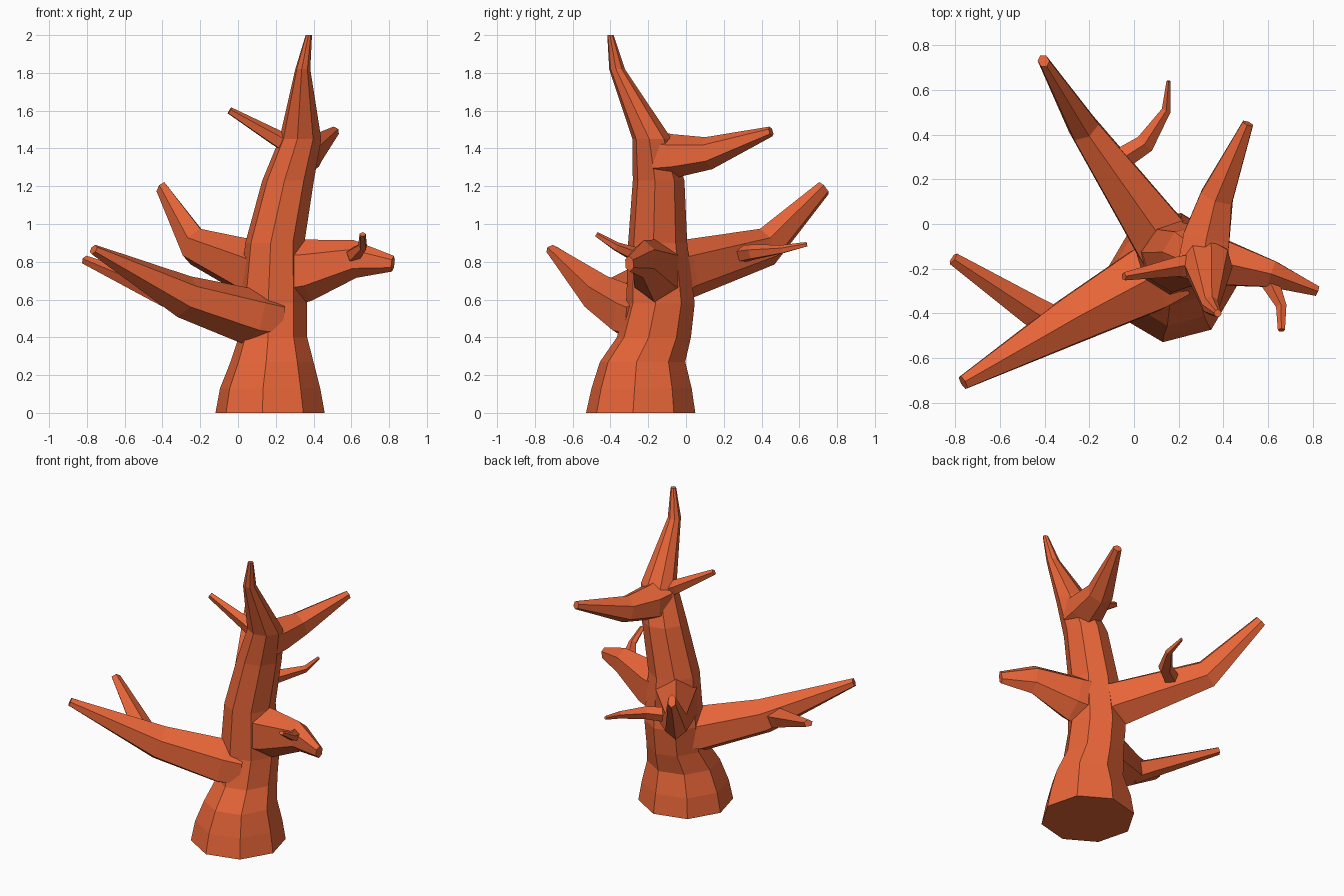
import bpy, bmesh
from math import sin, cos, pi, radians
from mathutils import Vector

if "Cube" in bpy.data.objects:
    bpy.data.objects.remove(bpy.data.objects["Cube"])


def limb(name, rings, sides=6, flat=False, phase=pi / 2):
    """Loft rings (x, y, z, half width, half height) into a closed tapering limb."""
    bm = bmesh.new()
    pts = [Vector(r[:3]) for r in rings]
    loops = []
    for i, r in enumerate(rings):
        if flat:
            side, up = Vector((1, 0, 0)), Vector((0, 1, 0))
        else:
            a, b = pts[max(i - 1, 0)], pts[min(i + 1, len(pts) - 1)]
            t = (b - a).normalized()
            side = t.cross(Vector((0, 0, 1))).normalized()
            up = side.cross(t)
        loops.append([bm.verts.new(pts[i]
                                   + side * r[3] * cos(phase + 2 * pi * k / sides)
                                   + up * r[4] * sin(phase + 2 * pi * k / sides))
                      for k in range(sides)])
    for lo, hi in zip(loops, loops[1:]):
        for k in range(sides):
            n = (k + 1) % sides
            bm.faces.new((lo[k], lo[n], hi[n], hi[k]))
    bm.faces.new(loops[0][::-1])
    bm.faces.new(loops[-1])
    bmesh.ops.recalc_face_normals(bm, faces=bm.faces)
    me = bpy.data.meshes.new(name)
    bm.to_mesh(me)
    bm.free()
    ob = bpy.data.objects.new(name, me)
    bpy.context.collection.objects.link(ob)
    return ob


# Trunk with flared foot and bent, pointed top
tree = limb("dead_tree", [
    (.17, -.24, 0, .292, .292), (.17, -.235, .13, .268, .268),
    (.18, -.23, .27, .222, .228), (.185, -.17, .40, .183, .198),
    (.185, -.135, .58, .182, .183), (.195, -.15, .90, .158, .158),
    (.265, -.145, 1.23, .138, .138), (.33, -.18, 1.45, .112, .105),
    (.343, -.365, 1.82, .04, .042), (.375, -.40, 2.0, .017, .017)],
    sides=8, flat=True, phase=radians(37))

# Main branches
parts = [
    limb("right_branch", [(.20, -.14, .74, .15, .19), (.36, -.165, .755, .125, .165),
                          (.62, -.225, .815, .068, .10), (.82, -.30, .79, .026, .042)]),
    limb("front_left_branch", [(.17, -.19, .49, .17, .14), (.06, -.25, .51, .17, .15),
                               (-.285, -.435, .615, .12, .115), (-.765, -.71, .865, .035, .027)]),
    limb("back_left_branch", [(.17, -.13, .72, .16, .18), (.09, -.02, .755, .14, .16),
                              (-.225, .43, .88, .075, .105), (-.405, .73, 1.19, .026, .043)]),
    limb("upper_back_branch", [(.31, -.16, 1.36, .125, .13), (.325, -.06, 1.36, .12, .115),
                               (.37, .12, 1.375, .085, .087), (.51, .45, 1.49, .028, .027)]),
]

# Twigs
parts += [
    limb("right_twig", [(.60, -.22, .82, .045, .05), (.615, -.275, .84, .042, .04),
                        (.66, -.37, .88, .025, .025), (.66, -.475, .945, .017, .014)], 5),
    limb("left_twig", [(-.36, -.44, .62, .075, .075), (-.46, -.385, .66, .072, .06),
                       (-.81, -.155, .81, .03, .024)], 5),
    limb("back_twig", [(-.09, .27, .835, .055, .05), (.05, .36, .85, .046, .042),
                       (.145, .51, .865, .022, .024), (.155, .64, .892, .01, .013)], 5),
    limb("upper_left_twig", [(.30, -.185, 1.40, .055, .055), (.20, -.19, 1.455, .048, .046),
                             (-.045, -.235, 1.6, .019, .02)], 5),
]

# Fuse everything into one skin
for p in parts:
    m = tree.modifiers.new(p.name, 'BOOLEAN')
    m.operation, m.solver, m.object = 'UNION', 'EXACT', p
deps = bpy.context.evaluated_depsgraph_get()
fused = bpy.data.meshes.new_from_object(tree.evaluated_get(deps))
tree.modifiers.clear()
tree.data = fused
for p in parts:
    bpy.data.objects.remove(p)

# Bark colour
bark = bpy.data.materials.new("bark")
bark.diffuse_color = (.80, .13, .04, 1)
bark.use_nodes = True
bark.node_tree.nodes["Principled BSDF"].inputs["Base Color"].default_value = bark.diffuse_color
tree.data.materials.clear()
tree.data.materials.append(bark)
